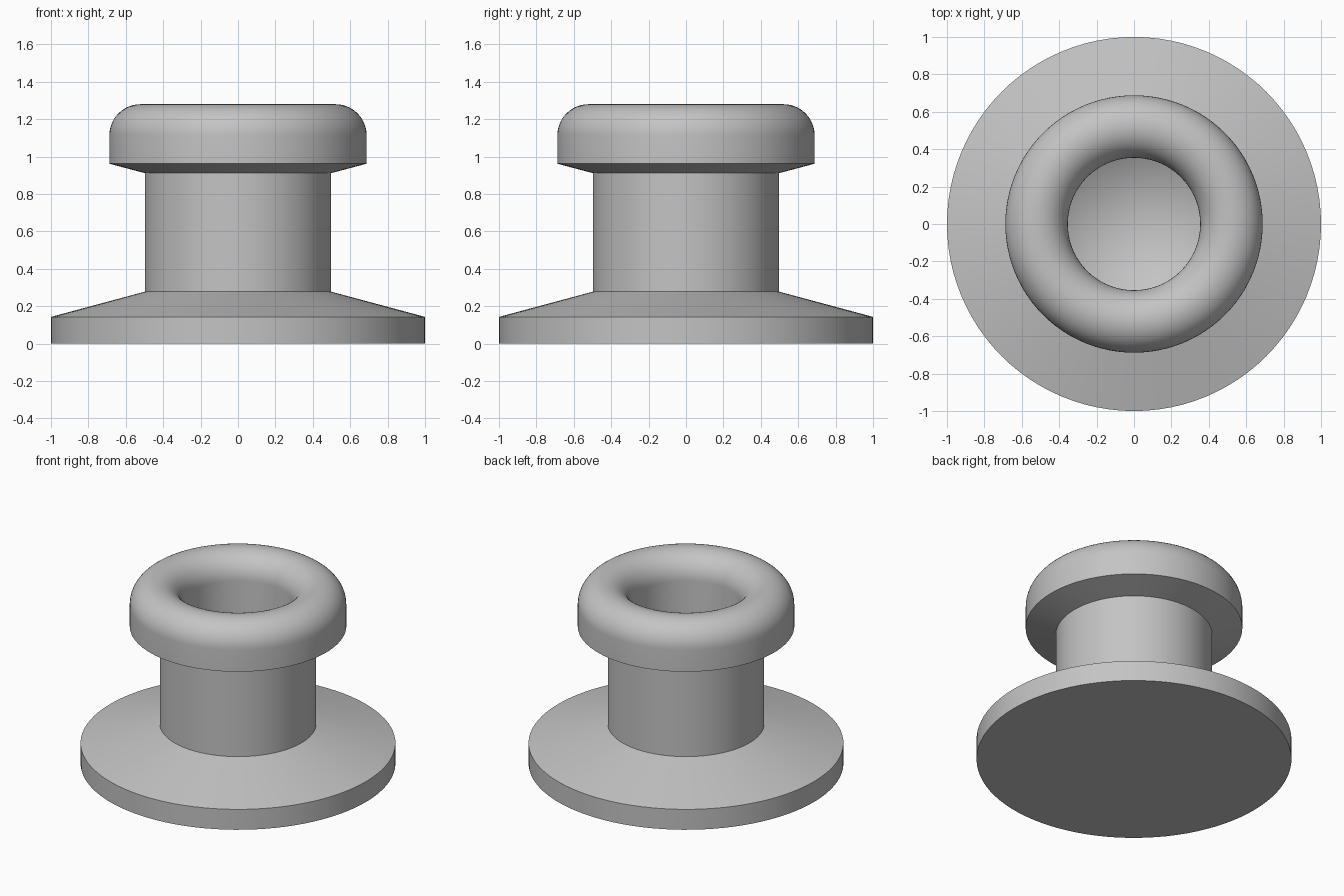
import bpy, bmesh, math

if "Cube" in bpy.data.objects:
    bpy.data.objects.remove(bpy.data.objects["Cube"])

SEGMENTS = 96

metal = bpy.data.materials.new("plain_grey")
metal.diffuse_color = (0.55, 0.55, 0.55, 1)
metal.use_nodes = True
metal.node_tree.nodes["Principled BSDF"].inputs["Base Color"].default_value = metal.diffuse_color


def lathe(name, profile):
    """Spin an (r, z) profile around z; points at r = 0 become poles."""
    bm = bmesh.new()
    rings = []
    for r, z in profile:
        if r == 0:
            rings.append([bm.verts.new((0, 0, z))] * SEGMENTS)
        else:
            rings.append([bm.verts.new((r * math.cos(a), r * math.sin(a), z))
                          for a in (2 * math.pi * i / SEGMENTS for i in range(SEGMENTS))])
    for low, high in zip(rings, rings[1:]):
        for i in range(SEGMENTS):
            j = (i + 1) % SEGMENTS
            bm.faces.new(dict.fromkeys((low[i], low[j], high[j], high[i])))
    bmesh.ops.recalc_face_normals(bm, faces=bm.faces)
    mesh = bpy.data.meshes.new(name)
    bm.to_mesh(mesh)
    bm.free()
    mesh.materials.append(metal)
    obj = bpy.data.objects.new(name, mesh)
    bpy.context.collection.objects.link(obj)
    bpy.ops.object.select_all(action='DESELECT')
    obj.select_set(True)
    bpy.context.view_layer.objects.active = obj
    bpy.ops.object.shade_smooth_by_angle(angle=math.radians(14))
    return obj


# flange disc with sloped top, neck, and flared underside of the head
profile = [(0, 0), (1, 0), (1, 0.143), (0.497, 0.278), (0.497, 0.911), (0.688, 0.962)]

# rounded rim running from the outer wall over into the bore
rim_r, rim_z, fillet = 0.521, 1.113, 0.167
for k in range(25):
    a = math.pi * k / 24
    profile.append((rim_r + fillet * math.cos(a), rim_z + fillet * math.sin(a)))

# blind bore with a conical bottom
profile += [(0.354, 0.42), (0, 0.22)]

lathe("bored_flanged_knob", profile)
